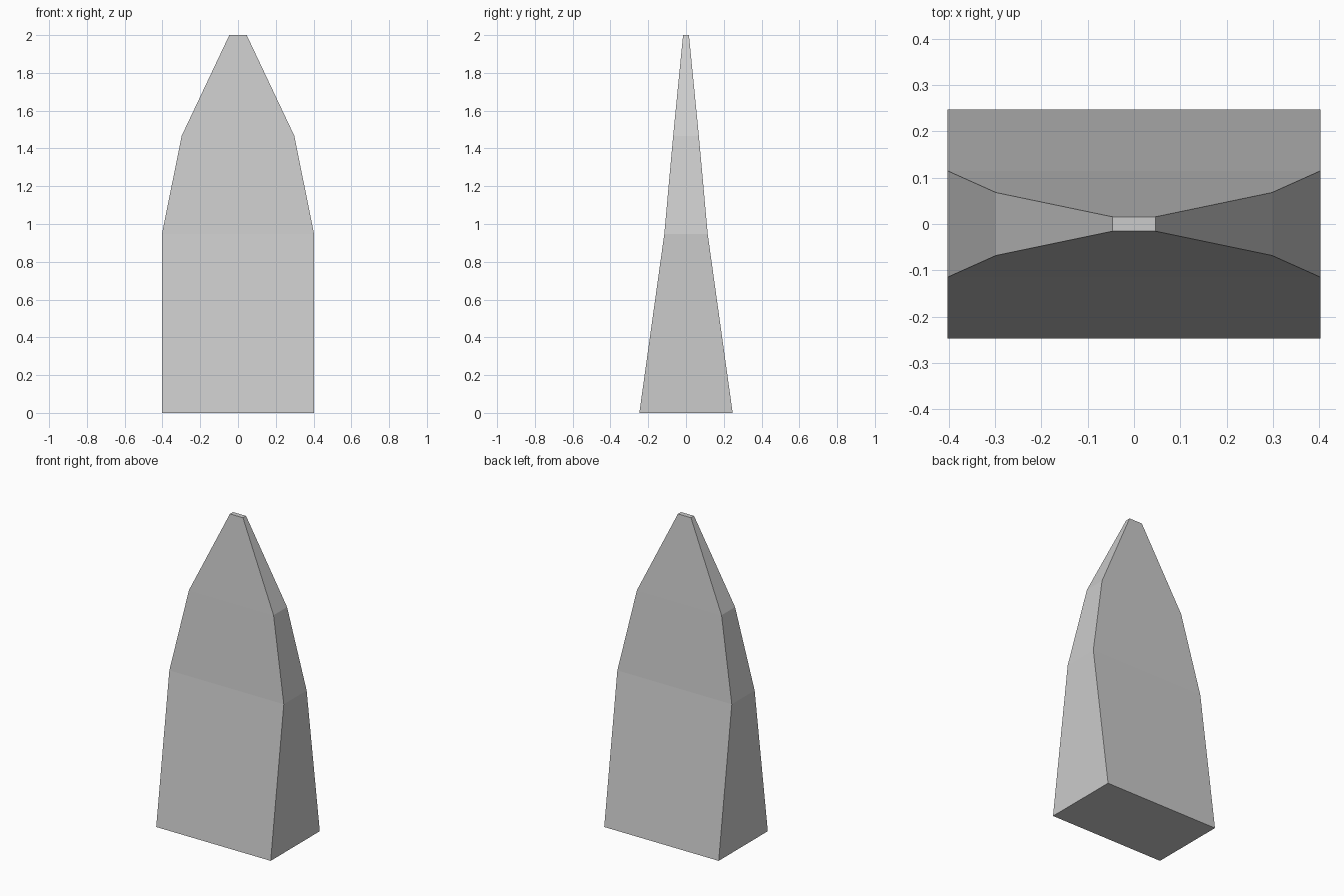
import bpy, bmesh

if "Cube" in bpy.data.objects:
    bpy.data.objects.remove(bpy.data.objects["Cube"])

# Rectangular cross-sections, bottom to top: height, half width, half depth
SECTIONS = [
    (0.0, 0.403, 0.247),
    (0.946, 0.403, 0.115),
    (1.467, 0.298, 0.068),
    (2.0, 0.046, 0.0155),
]

bm = bmesh.new()
rings = [
    [bm.verts.new((sx * w, sy * d, z)) for sx, sy in ((-1, -1), (1, -1), (1, 1), (-1, 1))]
    for z, w, d in SECTIONS
]

# Side walls between neighbouring sections
for low, high in zip(rings, rings[1:]):
    for i in range(4):
        j = (i + 1) % 4
        bm.faces.new((low[i], low[j], high[j], high[i]))

# Base and small flat tip
bm.faces.new(rings[0][::-1])
bm.faces.new(rings[-1])
bmesh.ops.recalc_face_normals(bm, faces=bm.faces)

mesh = bpy.data.meshes.new("tapered_spike")
bm.to_mesh(mesh)
bm.free()
spike = bpy.data.objects.new("tapered_spike", mesh)
bpy.context.collection.objects.link(spike)
